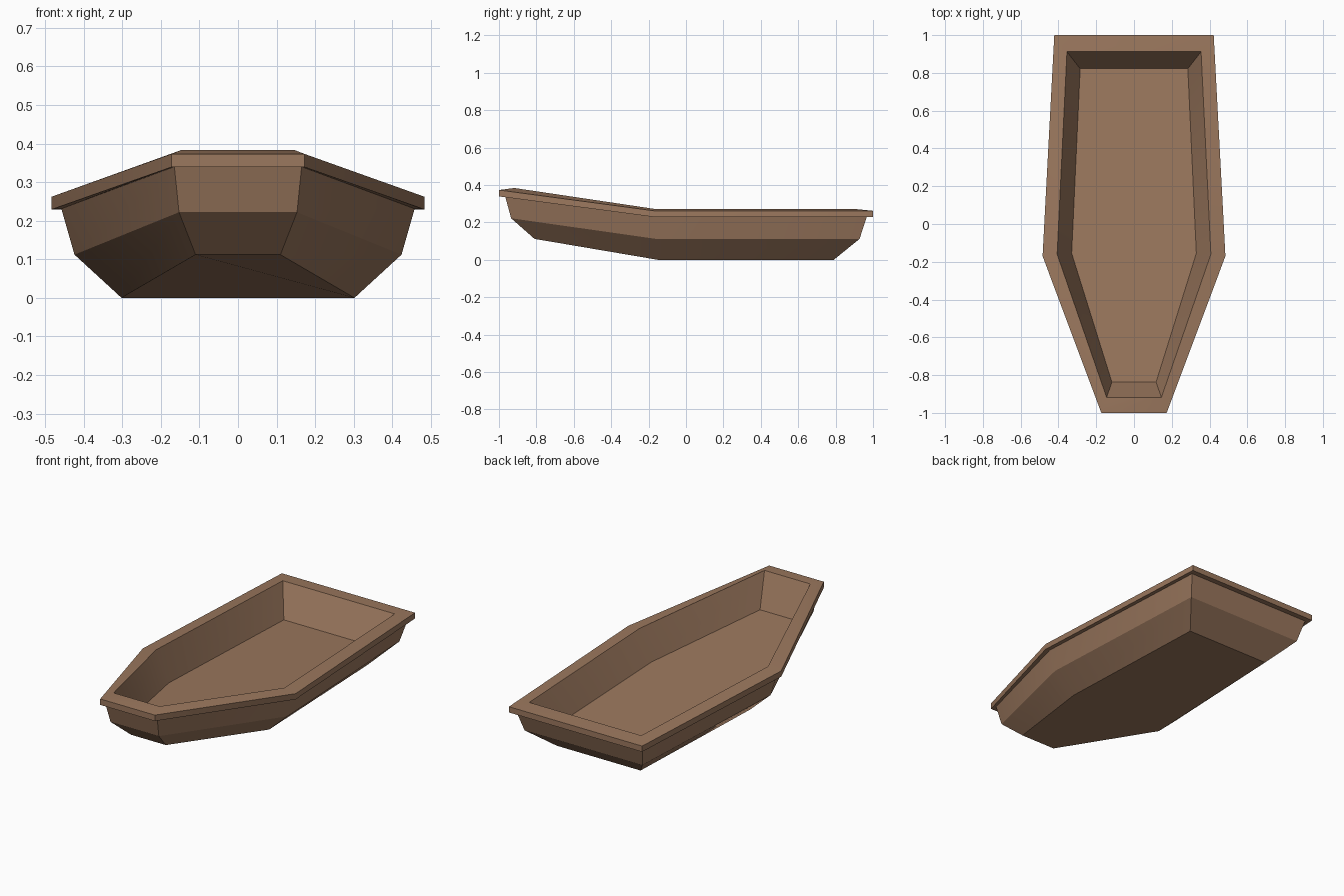
import bpy
import bmesh
from math import radians

cube = bpy.data.objects.get("Cube")
if cube:
    bpy.data.objects.remove(cube, do_unlink=True)

wood = bpy.data.materials.new("brown wood")
color = (0.33, 0.188, 0.112, 1)
wood.diffuse_color = color
wood.use_nodes = True
wood.node_tree.nodes["Principled BSDF"].inputs["Base Color"].default_value = color

# Half cross-rings: stern, midship and bow corners as (x, y, z)
bottom = [(0.265, 0.79, 0), (0.302, -0.15, 0), (0.11, -0.81, 0.112)]
chine = [(0.373, 0.928, 0.112), (0.424, -0.16, 0.112), (0.153, -0.935, 0.222)]
hull_top = [(0.40, 0.967, 0.231), (0.458, -0.165, 0.231), (0.165, -0.967, 0.34)]
rim_under = [(0.422, 1, 0.229), (0.484, -0.17, 0.229), (0.173, -1, 0.339)]
rim_edge = [(0.422, 1, 0.262), (0.484, -0.17, 0.262), (0.173, -1, 0.373)]
rim_inner = [(0.355, 0.912, 0.271), (0.407, -0.16, 0.271), (0.145, -0.918, 0.384)]
floor = [(0.285, 0.822, 0.1), (0.33, -0.155, 0.1), (0.117, -0.837, 0.197)]


def loft(name, rings, cap_first=False, cap_last=False):
    """Bridge mirrored rings in order, and close an end with one panel."""
    bm = bmesh.new()
    loops = []
    for half in rings:
        left = [bm.verts.new((-x, y, z)) for x, y, z in half]
        right = [bm.verts.new(p) for p in half]
        loops.append(left + right[::-1])
    for a, b in zip(loops, loops[1:]):
        for i in range(len(a)):
            j = (i + 1) % len(a)
            bm.faces.new((a[i], a[j], b[j], b[i]))
    if cap_first:
        bm.faces.new(loops[0][::-1])
    if cap_last:
        bm.faces.new(loops[-1])
    mesh = bpy.data.meshes.new(name)
    bm.to_mesh(mesh)
    bm.free()
    mesh.materials.append(wood)
    # Soft bend at midship, crisp strake and rim edges
    mesh.shade_smooth()
    mesh.set_sharp_from_angle(angle=radians(27))
    obj = bpy.data.objects.new(name, mesh)
    bpy.context.collection.objects.link(obj)


# Outer hull, overhanging rim, and hollow interior
loft("hull", [bottom, chine, hull_top], cap_first=True)
loft("rim", [hull_top, rim_under, rim_edge, rim_inner])
loft("interior", [rim_inner, floor], cap_last=True)
